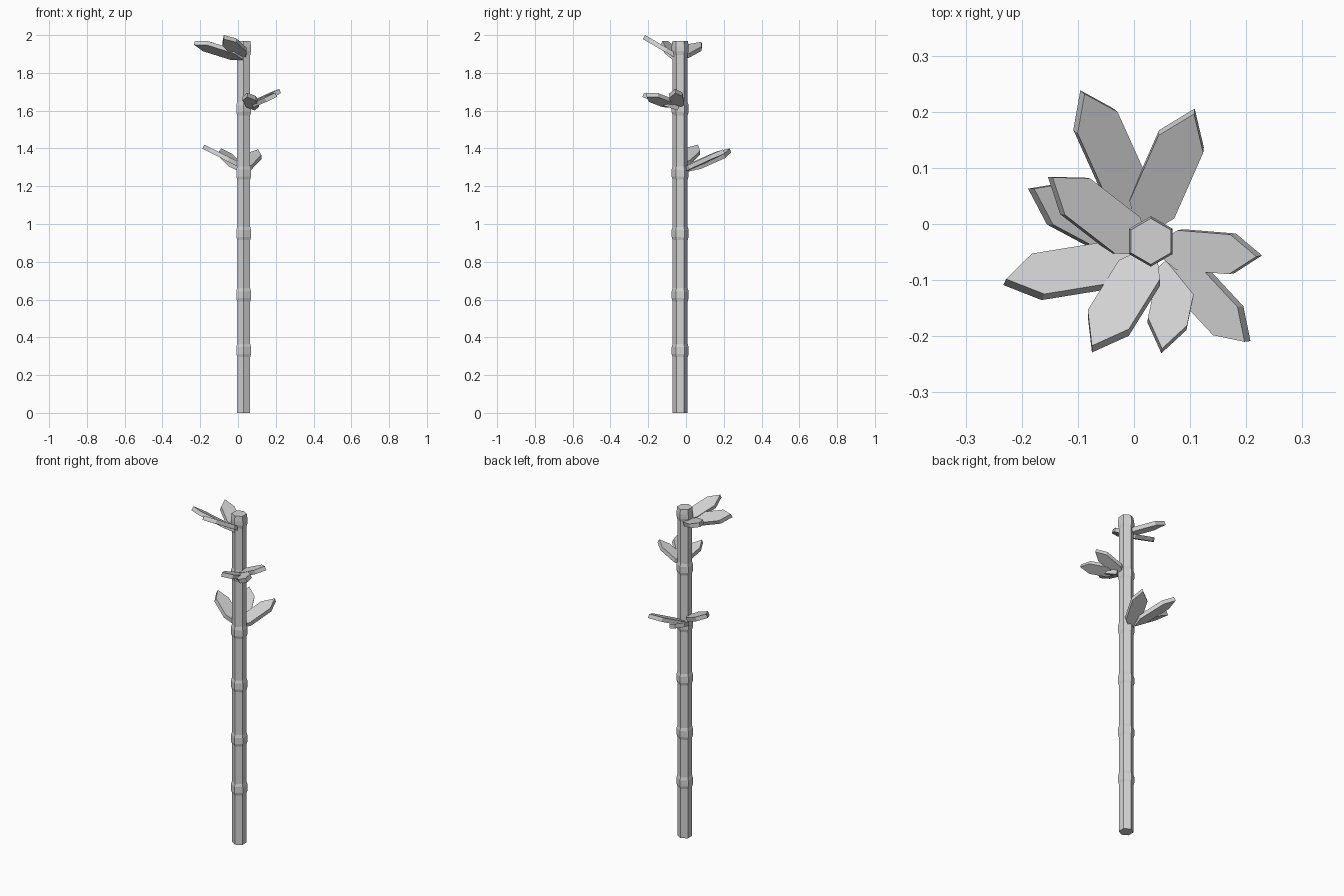
import bpy, bmesh, math
from mathutils import Vector

cube = bpy.data.objects.get("Cube")
if cube:
    bpy.data.objects.remove(cube, do_unlink=True)

# One plain grey for the whole plant
grey = bpy.data.materials.new("light_grey")
grey.use_nodes = True
colour = (0.65, 0.65, 0.65, 1.0)
grey.diffuse_color = colour
grey.node_tree.nodes["Principled BSDF"].inputs["Base Color"].default_value = colour


def finish(name, bm):
    bmesh.ops.recalc_face_normals(bm, faces=bm.faces)
    mesh = bpy.data.meshes.new(name)
    bm.to_mesh(mesh)
    bm.free()
    mesh.materials.append(grey)
    obj = bpy.data.objects.new(name, mesh)
    bpy.context.collection.objects.link(obj)
    return obj


# Six-sided stalk with a slight swelling at each joint
CX, CY = 0.03, -0.031
R, R_JOINT = 0.040, 0.045
profile = [(R, 0.0)]
for z in (0.33, 0.625, 0.95, 1.27, 1.61):
    profile += [(R, z - 0.035), (R_JOINT, z - 0.018),
                (R_JOINT, z + 0.018), (R, z + 0.035)]
profile += [(R, 1.895), (R_JOINT, 1.915), (R_JOINT, 1.94), (0.041, 1.97)]

bm = bmesh.new()
rings = []
for r, z in profile:
    rings.append([bm.verts.new((CX + r * math.sin(k * math.pi / 3),
                                CY + r * math.cos(k * math.pi / 3), z))
                  for k in range(6)])
for low, high in zip(rings, rings[1:]):
    for k in range(6):
        j = (k + 1) % 6
        bm.faces.new((low[k], low[j], high[j], high[k]))
bm.faces.new(rings[0])
bm.faces.new(rings[-1])
finish("stalk", bm)


# Leaf: a long hexagonal slab, placed by its upper tip, heading and tilt
def leaf(name, tip, heading, tilt, length, width, thickness=0.024):
    nx, ny = tilt
    normal = Vector((nx, ny, math.sqrt(1 - nx * nx - ny * ny)))
    h = Vector((heading[0], heading[1], 0)).normalized()
    h.z = -(normal.x * h.x + normal.y * h.y) / normal.z
    full = length * h.length
    axis = h.normalized()
    side = normal.cross(axis) * width / 2
    tip = Vector(tip)
    point = width * 0.74
    shoulder, heel = tip - axis * point, tip - axis * (full - point)
    outline = [tip, shoulder + side, heel + side,
               tip - axis * full, heel - side, shoulder - side]
    bm = bmesh.new()
    top = [bm.verts.new(p) for p in outline]
    bottom = [bm.verts.new(p - normal * thickness) for p in outline]
    bm.faces.new(top)
    bm.faces.new(bottom[::-1])
    for k in range(6):
        j = (k + 1) % 6
        bm.faces.new((top[k], bottom[k], bottom[j], top[j]))
    finish(name, bm)


# Three groups of three leaves
leaf("upper_leaf_right", (-0.228, -0.098, 1.97), (-0.985, -0.16), (0.20, 0.45), 0.265, 0.082)
leaf("upper_leaf_front", (-0.075, -0.217, 2.0), (-0.53, -0.85), (0.0, 0.5), 0.215, 0.083)
leaf("upper_leaf_back", (-0.145, 0.083, 1.965), (-0.79, 0.61), (0.36, -0.05), 0.225, 0.08)

leaf("middle_leaf_front", (0.05, -0.222, 1.695), (-0.2, -0.98), (0.05, 0.35), 0.19, 0.071)
leaf("middle_leaf_corner", (0.197, -0.21, 1.695), (0.68, -0.73), (-0.44, -0.06), 0.2, 0.071)
leaf("middle_leaf_left", (0.218, -0.058, 1.715), (0.99, -0.08), (-0.42, -0.08), 0.19, 0.071)

leaf("lower_leaf_back_right", (-0.088, 0.232, 1.40), (-0.41, 0.91), (0.32, -0.26), 0.25, 0.082)
leaf("lower_leaf_back_left", (0.107, 0.196, 1.395), (0.4, 0.91), (-0.05, -0.4), 0.245, 0.086)
leaf("lower_leaf_right", (-0.178, 0.063, 1.42), (-0.88, 0.47), (0.45, 0.0), 0.225, 0.083)
